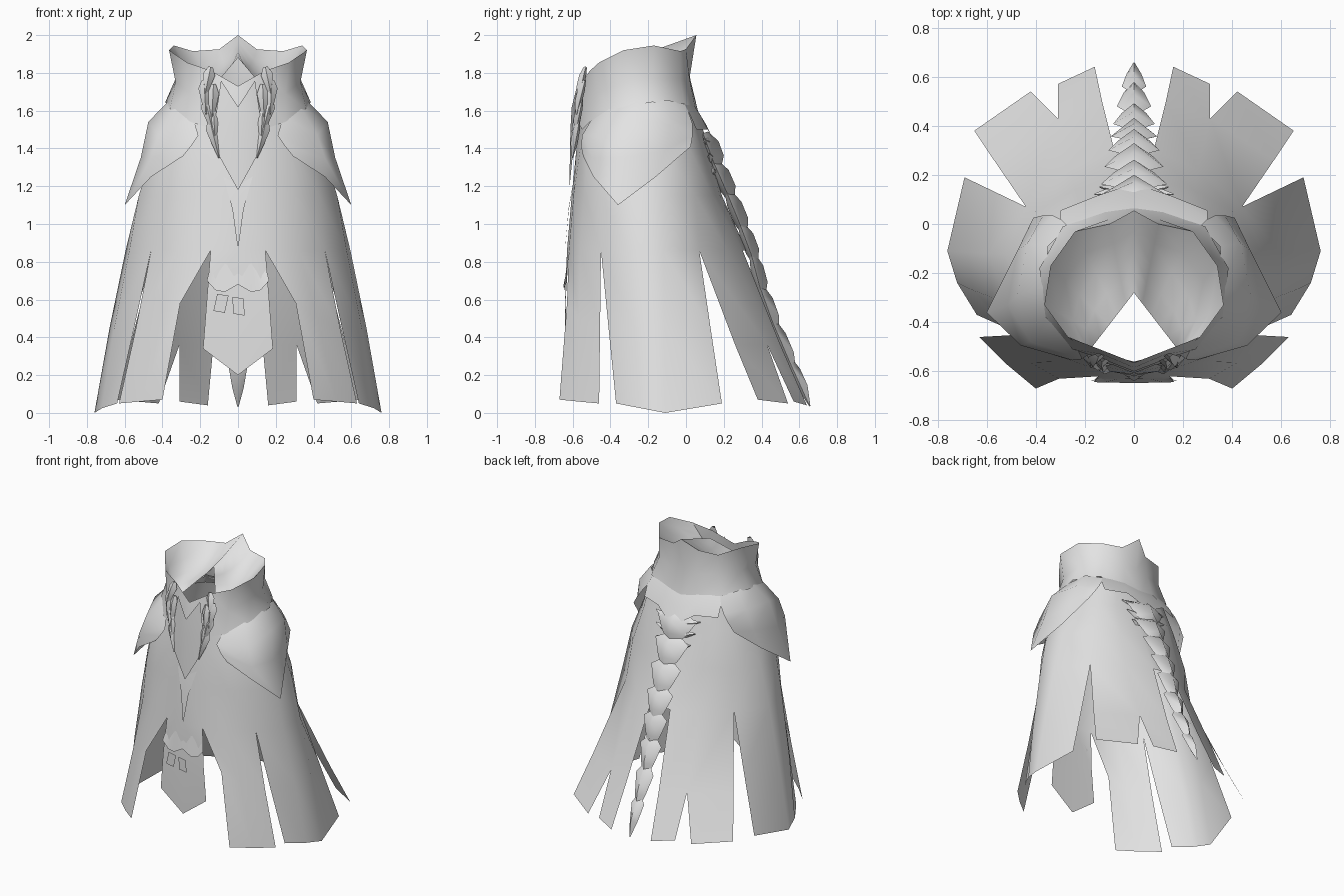
import bpy, bmesh, math
from mathutils import Vector as V

cloth = bpy.data.materials.new("light_grey")
cloth.diffuse_color = (0.77, 0.77, 0.77, 1)


def build(name, grids, mirror=True, angle=40):
    """Join point grids (rows run downwards, columns front to back) into one sheet."""
    bm = bmesh.new()
    for rows in grids:
        vs = [[bm.verts.new(p) for p in r] for r in rows]
        for a, b in zip(vs, vs[1:]):
            for i in range(len(a) - 1):
                bm.faces.new((a[i], b[i], b[i + 1], a[i + 1]))
    bmesh.ops.remove_doubles(bm, verts=bm.verts, dist=0.0005)
    me = bpy.data.meshes.new(name)
    bm.to_mesh(me)
    bm.free()
    me.materials.append(cloth)
    ob = bpy.data.objects.new(name, me)
    bpy.context.collection.objects.link(ob)
    if mirror:
        m = ob.modifiers.new("mirror", 'MIRROR')
        m.use_clip = True
        m.merge_threshold = 0.0005
    bpy.ops.object.select_all(action='DESELECT')
    ob.select_set(True)
    bpy.context.view_layer.objects.active = ob
    bpy.ops.object.shade_smooth_by_angle(angle=math.radians(angle))
    return ob


def level(z, pts):
    return [(x, y, z) for x, y in pts]


# Cloak: half rings from front centre to back centre
top = level(1.6, [(0, -.56), (.13, -.53), (.24, -.48), (.31, -.4), (.35, -.28),
                  (.35, -.12), (.26, -.01), (.17, .03), (.07, .05), (0, .06)])
chest = level(1.4, [(0, -.58), (.14, -.56), (.28, -.52), (.39, -.43), (.45, -.3),
                    (.42, -.12), (.33, .02), (.22, .08), (.08, .11), (0, .12)])
waist = level(1.15, [(0, -.605), (.145, -.595), (.3, -.54), (.43, -.45), (.525, -.3),
                     (.525, -.12), (.40, .05), (.24, .14), (.08, .18), (0, .19)])
split = level(.86, [(0, -.63), (.145, -.62), (.32, -.56), (.46, -.45), (.575, -.3),
                    (.595, -.12), (.44, .07), (.26, .22), (.08, .3), (0, .32)])
# Hem panels hang from the split ring, with slits between them
tabard = [split[0:2], [(0, -.64, .6), (.165, -.637, .6)], [(0, -.64, .2), (.185, -.635, .34)]]
front_panel = [split[1:4], [(.306, -.63, .58), (.42, -.565, .5), (.54, -.455, .45)],
               [(.40, -.67, .07), (.52, -.57, .06), (.63, -.46, .05)]]
side_panel = [split[3:7], [(.55, -.41, .45), (.655, -.27, .45), (.68, -.115, .45), (.565, .13, .45)],
              [(.64, -.37, .05), (.72, -.24, .025), (.76, -.11, 0), (.69, .19, .05)]]
low = [(.57, .26, .36), (.31, .43, .36), (.13, .50, .36)]
back_panel = [split[6:9], low]
back_outer = [low[0:2], [(.65, .38, .07), (.42, .54, .05)]]
back_inner = [low[1:3], [(.31, .57, .06), (.16, .64, .04)]]
build("cloak", [[top, chest, waist, split], tabard, front_panel, side_panel,
                back_panel, back_outer, back_inner])

# Collar: standing wall, pointed at the back, dipping to a V at the throat
rim = [(0, -.565, 1.73), (.14, -.51, 1.81), (.27, -.46, 1.855), (.365, -.33, 1.92), (.34, -.17, 1.945),
       (.24, -.03, 1.915), (.1, 0, 1.925), (0, .055, 2.0)]
neck = [(0, -.585, 1.67), (.13, -.53, 1.68), (.25, -.475, 1.69), (.33, -.34, 1.75), (.33, -.18, 1.77),
        (.24, -.03, 1.77), (.1, .02, 1.76), (0, .02, 1.78)]
base = [(0, -.6, 1.6), (.13, -.55, 1.5), (.25, -.51, 1.54), (.36, -.38, 1.61), (.385, -.18, 1.645),
        (.29, -.01, 1.635), (.12, .05, 1.61), (0, .07, 1.57)]
build("collar", [[rim, neck, base]], angle=50)

# Lining: shallow hollows either side of a centre ridge, ending in a pointed inner edge
outer = [V(p) for p in rim[2:]]
edge = [V((.17, -.5, 1.68)).lerp(V((0, -.28, 1.88)), i / 5) for i in range(6)]


def lining_row(t):
    sag = [.07 * t * (1 - t) * 4 * math.sin(math.pi * i / 5) for i in range(6)]
    return [a.lerp(b, t) - V((0, 0, s)) for a, b, s in zip(outer, edge, sag)]


build("collar_lining", [[edge, lining_row(.75), lining_row(.5), lining_row(.25), outer]], angle=60)

# Throat plate and the narrow pendant under it
build("throat_plate", [[[(0, -.605, 1.62), (.09, -.57, 1.76)],
                        [(0, -.612, 1.5), (.125, -.58, 1.52)],
                        [(0, -.618, 1.18), (.1, -.60, 1.36)]]])
build("pendant", [[[(0, -.59, 1.26), (.08, -.588, 1.26)],
                   [(0, -.622, 1.08), (.03, -.620, 1.08)],
                   [(0, -.638, .88), (.004, -.638, .89)]]])

# Shoulder guards with a drooping point
build("shoulder_guard", [[
    [(.24, -.49, 1.57), (.33, -.40, 1.62), (.36, -.25, 1.66), (.35, -.09, 1.655), (.26, .0, 1.63)],
    [(.21, -.55, 1.47), (.42, -.48, 1.47), (.475, -.29, 1.54), (.435, -.08, 1.54), (.33, .035, 1.53)],
    [(.25, -.555, 1.41), (.46, -.495, 1.35), (.515, -.33, 1.35), (.475, -.11, 1.39), (.37, .035, 1.47)],
    [(.29, -.545, 1.36), (.46, -.49, 1.25), (.60, -.36, 1.1), (.50, -.16, 1.25), (.41, .025, 1.41)],
]], angle=60)

# Back yoke tucked under the collar, running down to a point
build("back_yoke", [[[(.26, -.02, 1.66), (.11, .035, 1.64), (0, .05, 1.62)],
                     [(.30, .02, 1.58), (.14, .08, 1.57), (0, .11, 1.52)],
                     [(.30, .055, 1.50), (.15, .115, 1.50), (0, .165, 1.40)]]])

# Belt trim with a scalloped edge, and two small tags on the tabard
build("belt_trim", [[[(0, -.63, .76), (.07, -.632, .79), (.12, -.63, .72), (.15, -.63, .76)],
                     [(0, -.648, .68), (.07, -.646, .64), (.12, -.645, .65), (.165, -.644, .70)]]])
for n, (x, z, w, lean) in enumerate([(-.08, .58, .03, -.02), (0, .565, .03, .005)]):
    build("belt_tag_%d" % n, [[[(x - w, -.65, z + .05), (x + w, -.65, z + .04)],
                               [(x - w + lean, -.65, z - .04), (x + w + lean, -.65, z - .05)]]],
          mirror=False)


def spike(a, b, width, depth, out, barb=0.0):
    """Four-sided scale: small root, wide shoulder swept back by barb, pointed end."""
    a, b, out = V(a), V(b), V(out)
    d = (b - a).normalized()
    side = d.cross(out).normalized()
    up = side.cross(d).normalized()

    def ring(t, w, h, back=0):
        c = a.lerp(b, t)
        s = c - d * back
        pts = [s + side * w, c + up * h, s - side * w, c - up * h * .5]
        return pts + pts[:1]
    return [ring(0, width * .4, depth * .4), ring(.28, width, depth * .9, barb),
            ring(.62, width * .6, depth * .9), ring(1, .004, .004)]


# Spine tail: overlapping barbed scales down the back
path = [(.09, 1.48), (.145, 1.33), (.215, 1.17), (.285, 1.0),
        (.345, .84), (.39, .67), (.455, .49), (.54, .29), (.655, .035)]
widths = [.16, .135, .12, .105, .095, .085, .07, .05]
scales = []
for i, w in enumerate(widths):
    a, b = V((0, *path[i])), V((0, *path[i + 1]))
    stretch = 1.5 if i < len(widths) - 1 else 1
    scales.append(spike(a, a + (b - a) * stretch, w, .025 + w * .28, (0, 1, .4), .03))
build("spine_tail", scales, mirror=False, angle=65)

# Ribs fanning out at the top of the tail
build("tail_ribs", [spike((.04, .13, z), (.18 - .02 * i, .09 + .03 * i, z + .03), .03, .02, (0, 1, 0))
                    for i, z in enumerate((1.42, 1.34, 1.26))], angle=65)

# Feathered clasps either side of the throat
leaves = [((.145, -.53, 1.83), (.18, -.57, 1.66)), ((.18, -.535, 1.76), (.17, -.58, 1.58)),
          ((.13, -.55, 1.74), (.14, -.58, 1.53)), ((.175, -.55, 1.66), (.13, -.585, 1.48)),
          ((.13, -.565, 1.6), (.12, -.59, 1.42)), ((.15, -.565, 1.55), (.1, -.6, 1.35))]
build("throat_clasp", [spike(a, b, .032, .028, (0, -1, 0), .01) for a, b in leaves], angle=60)
